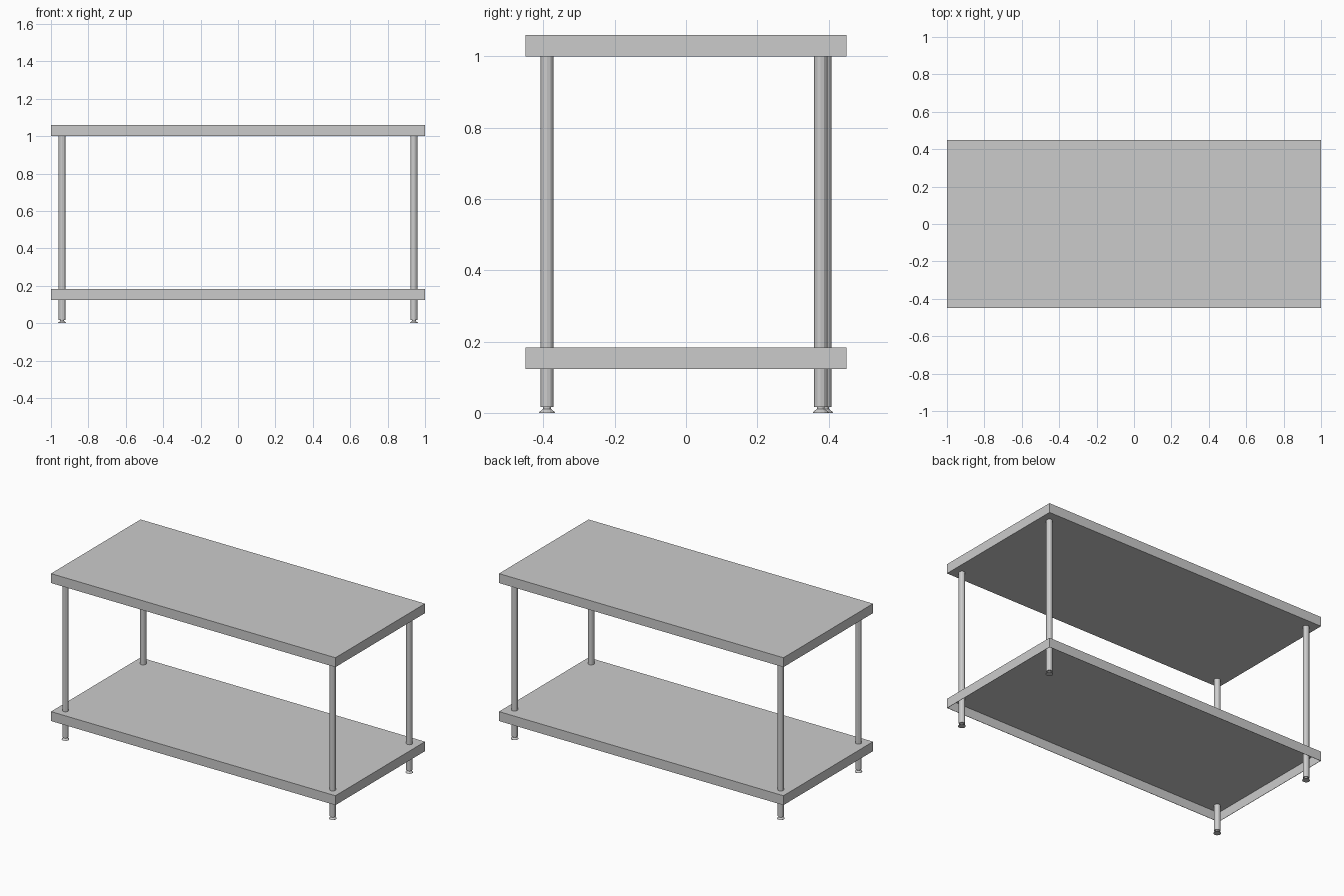
import bpy
import bmesh
import math

if "Cube" in bpy.data.objects:
    bpy.data.objects.remove(bpy.data.objects["Cube"])


def new_object(name, bm):
    bmesh.ops.recalc_face_normals(bm, faces=bm.faces)
    mesh = bpy.data.meshes.new(name)
    bm.to_mesh(mesh)
    bm.free()
    obj = bpy.data.objects.new(name, mesh)
    bpy.context.collection.objects.link(obj)
    return obj


def slab(name, z0, z1, open_below=False):
    bm = bmesh.new()
    bmesh.ops.create_cube(bm, size=1)
    bmesh.ops.scale(bm, vec=(2.0, 0.9, z1 - z0), verts=bm.verts)
    bmesh.ops.translate(bm, vec=(0, 0, (z0 + z1) / 2), verts=bm.verts)
    if open_below:
        bottom = min(bm.faces, key=lambda f: f.calc_center_median().z)
        bmesh.ops.delete(bm, geom=[bottom], context='FACES_ONLY')
    obj = new_object(name, bm)
    if open_below:
        sheet = obj.modifiers.new("sheet_thickness", 'SOLIDIFY')
        sheet.thickness = 0.003
        sheet.offset = -1
    return obj


def lathe(name, profile, x, y, sides=12):
    # Stack rings of (radius, height) and close both ends
    bm = bmesh.new()
    rings = []
    for r, z in profile:
        rings.append([bm.verts.new((x + r * math.cos(2 * math.pi * i / sides),
                                    y + r * math.sin(2 * math.pi * i / sides), z))
                      for i in range(sides)])
    for a, b in zip(rings, rings[1:]):
        for i in range(sides):
            j = (i + 1) % sides
            bm.faces.new((a[i], a[j], b[j], b[i]))
    bm.faces.new(rings[0])
    bm.faces.new(rings[-1])
    return new_object(name, bm)


# Solid worktop and folded-sheet lower shelf
slab("worktop", 1.0, 1.06)
slab("lower_shelf", 0.123, 0.183, open_below=True)

# Tubular legs with flared levelling feet
corners = {
    "front_left": (-0.94, -0.39),
    "front_right": (0.94, -0.39),
    "back_left": (-0.94, 0.39),
    "back_right": (0.94, 0.378),
}
for corner, (x, y) in corners.items():
    lathe(corner + "_leg", [(0.0185, 0.016), (0.0185, 1.0)], x, y)
    lathe(corner + "_foot", [(0.022, 0), (0.021, 0.003), (0.011, 0.011), (0.011, 0.018)], x, y)
